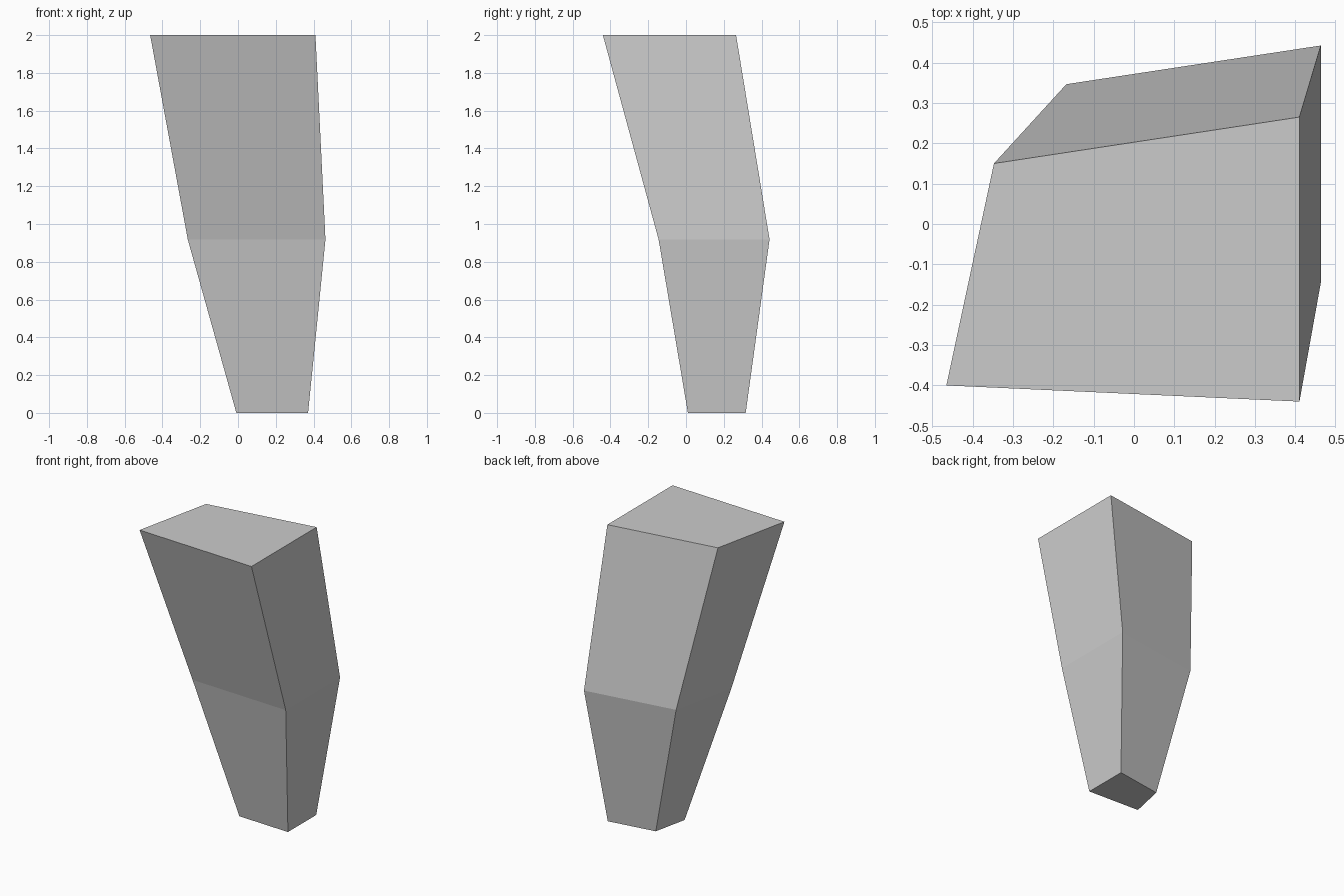
import bpy, bmesh

if "Cube" in bpy.data.objects:
    bpy.data.objects.remove(bpy.data.objects["Cube"])

# Cross-section relative to its front right corner, counter-clockwise from above
profile = [(0, 0), (0, 0.705), (-0.757, 0.59), (-0.875, 0.04)]

# Stations from bottom to top: front right corner x, y, height, scale
stations = [(0.371, 0.01, 0.0, 0.434),
            (0.463, -0.145, 0.918, 0.833),
            (0.41, -0.44, 2.0, 1.0)]

# Loft the scaled sections into one closed, bent block
bm = bmesh.new()
rings = [[bm.verts.new((x + s * px, y + s * py, z)) for px, py in profile]
         for x, y, z, s in stations]
for low, high in zip(rings, rings[1:]):
    for i in range(4):
        j = (i + 1) % 4
        bm.faces.new((low[i], low[j], high[j], high[i]))
bm.faces.new(rings[0][::-1])
bm.faces.new(rings[-1])
bmesh.ops.recalc_face_normals(bm, faces=bm.faces[:])

mesh = bpy.data.meshes.new("tapered_block")
bm.to_mesh(mesh)
bm.free()
bpy.context.collection.objects.link(bpy.data.objects.new("tapered_block", mesh))
